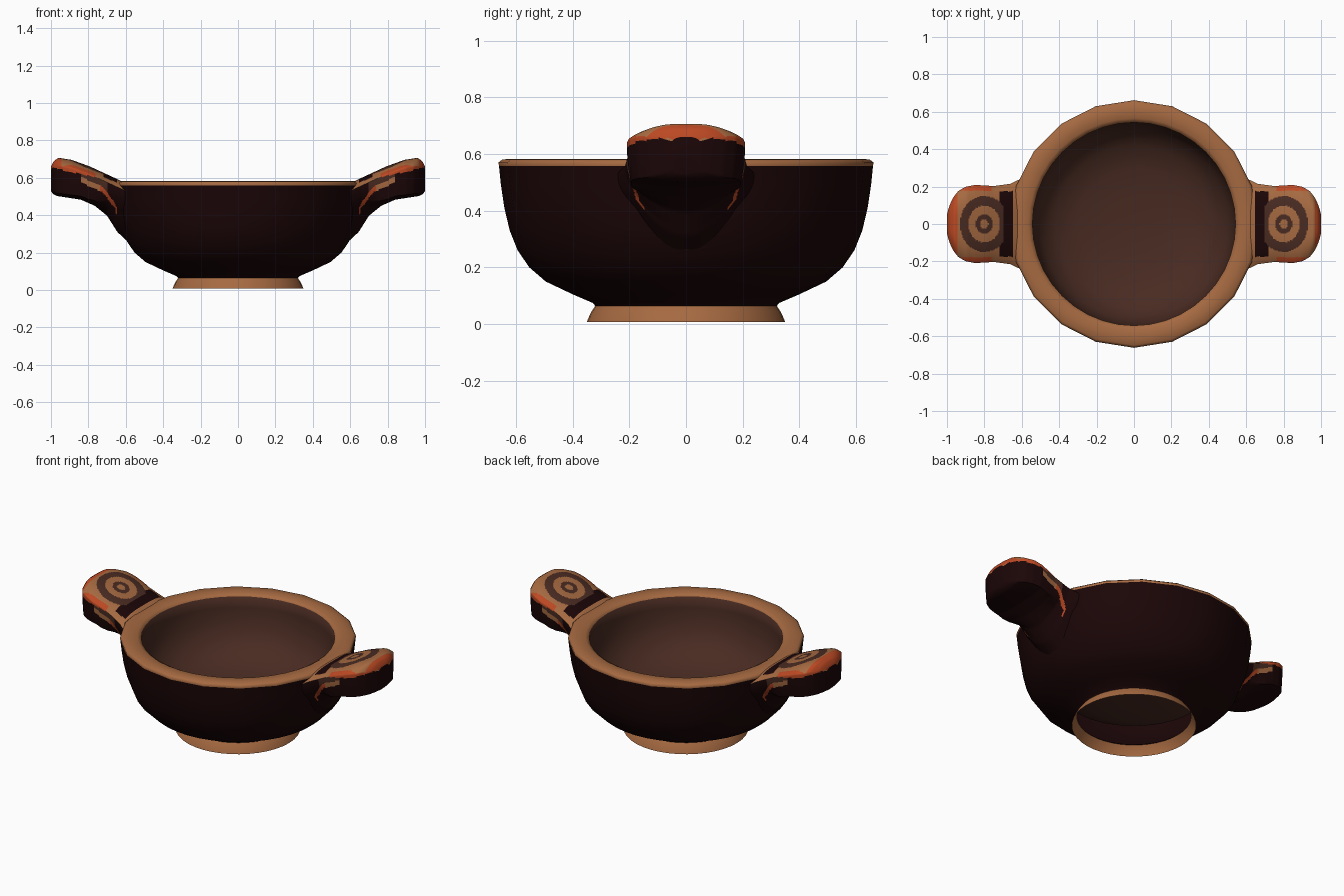
import bpy, bmesh, math

if "Cube" in bpy.data.objects:
    bpy.data.objects.remove(bpy.data.objects["Cube"])


def material(name, rgb):
    m = bpy.data.materials.new(name)
    m.diffuse_color = (*rgb, 1)
    m.use_nodes = True
    m.node_tree.nodes["Principled BSDF"].inputs["Base Color"].default_value = m.diffuse_color
    return m


MATS = [material("dark glaze", (0.011, 0.0018, 0.0022)),
        material("tan clay", (0.38, 0.143, 0.053)),
        material("brown wash", (0.066, 0.024, 0.0155)),
        material("orange paint", (0.50, 0.066, 0.017))]
DARK, TAN, BROWN, ORANGE = range(4)


def finish(bm, name, angle):
    me = bpy.data.meshes.new(name)
    bm.to_mesh(me)
    bm.free()
    ob = bpy.data.objects.new(name, me)
    bpy.context.collection.objects.link(ob)
    for m in MATS:
        me.materials.append(m)
    bpy.ops.object.select_all(action='DESELECT')
    ob.select_set(True)
    bpy.context.view_layer.objects.active = ob
    bpy.ops.object.shade_smooth_by_angle(angle=math.radians(angle))
    return ob


def lathe(name, profile, flat_rows, sides=40):
    """profile: (radius, z, colour of the band that starts here), outside upwards.
    Rows in flat_rows keep a 20-sided outline, the others are round."""
    bm = bmesh.new()
    rings = []
    for k, (r, z, _) in enumerate(profile):
        if r == 0:
            rings.append([bm.verts.new((0, 0, z))] * sides)
            continue
        ring = []
        for i in range(sides):
            a = 2 * math.pi * i / sides
            q = r * math.cos(math.pi / 20) if k in flat_rows and i % 2 else r
            ring.append(bm.verts.new((q * math.cos(a), q * math.sin(a), z)))
        rings.append(ring)
    for k in range(len(rings) - 1):
        a, b = rings[k], rings[k + 1]
        for i in range(sides):
            j = (i + 1) % sides
            vs = list(dict.fromkeys((a[i], a[j], b[j], b[i])))
            bm.faces.new(vs).material_index = profile[k][2]
    return finish(bm, name, 75)


# Bowl as one skin: open foot, outside, rim, inside
lathe("bowl", [
    (0.35, 0.007, TAN), (0.345, 0.02, TAN), (0.333, 0.045, TAN), (0.32, 0.064, DARK),
    (0.33, 0.075, DARK), (0.40, 0.105, DARK), (0.495, 0.15, DARK), (0.553, 0.20, DARK),
    (0.594, 0.26, DARK), (0.622, 0.33, DARK), (0.641, 0.41, DARK), (0.653, 0.49, DARK),
    (0.660, 0.558, TAN), (0.662, 0.570, TAN), (0.648, 0.581, TAN), (0.60, 0.583, TAN),
    (0.565, 0.580, TAN), (0.543, 0.568, BROWN), (0.543, 0.50, BROWN), (0.533, 0.41, BROWN),
    (0.50, 0.32, BROWN), (0.42, 0.245, BROWN), (0.30, 0.205, BROWN),
    (0.15, 0.188, BROWN), (0, 0.183, BROWN)], range(7, 15))

# Handle outlines against x
START = 0.59
TOP = [(0.58, 0.56), (0.635, 0.588), (0.70, 0.618), (0.79, 0.66), (0.89, 0.696),
       (0.96, 0.707), (0.985, 0.69), (1.0, 0.66)]
BOTTOM = [(0.58, 0.25), (0.645, 0.31), (0.70, 0.397), (0.765, 0.45), (0.84, 0.483),
          (0.97, 0.503), (0.99, 0.515), (1.0, 0.53)]
WIDTH = [(0.58, 0.25), (0.62, 0.235), (0.66, 0.215), (0.75, 0.203), (0.85, 0.209),
         (0.90, 0.199), (0.94, 0.176), (0.97, 0.137), (0.99, 0.09), (1.0, 0.05)]
RAISE = [(0.58, 0.14), (0.66, 0.11), (0.76, 0.03), (0.80, 0.02), (1.0, 0.015)]
N_TOP, N_SIDE, N_BOT = 72, 18, 16


def lerp(table, x):
    for (x0, y0), (x1, y1) in zip(table, table[1:]):
        if x <= x1 + 1e-9:
            return y0 + (y1 - y0) * (x - x0) / (x1 - x0)
    return table[-1][1]


def section(x):
    w, t, b, up = (lerp(table, x) for table in (WIDTH, TOP, BOTTOM, RAISE))
    drop = 0.042 if x < 0.97 else 0.042 - (x - 0.97) * 0.9
    taper = 0.06 + 1.8 * (up - 0.015)
    height = b + up - t + drop
    pts = []
    for i in range(N_TOP):
        v = -1 + 2 * i / N_TOP
        pts.append((v * w, t - drop * abs(v) ** 3.5))
    for i in range(N_SIDE):
        f = i / N_SIDE
        pts.append((w * (1 - taper * f * f), t - drop + f * height))
    for i in range(N_BOT):
        v = 1 - 2 * i / N_BOT
        pts.append((v * w * (1 - taper), b + up * v * v))
    for i in range(N_SIDE):
        f = 1 - i / N_SIDE
        pts.append((-w * (1 - taper * f * f), t - drop + f * height))
    return pts


def paint(x, y, z, on_top, end):
    """Painted pattern: orange edge, rings on top, arc on the sides"""
    if x > 0.76 and z > 0.60 + (x - 0.75) * 0.22 and (
            not on_top or abs(y) > 0.178 or x > end):
        return ORANGE
    if on_top:
        d = math.hypot(x - 0.80, y / 1.15)
        for radius, colour in ((0.022, TAN), (0.045, BROWN), (0.085, TAN), (0.13, BROWN)):
            if d < radius and x > 0.70:
                return colour
        if x < 0.72:
            return DARK if abs(y) < 0.175 and x > 0.645 else TAN
        return TAN
    arc = lerp([(0.58, 0.30), (0.66, 0.45), (0.72, 0.535), (0.84, 0.59), (1, 0.61)], x)
    if 0.65 < x < 0.84:
        if abs(z - arc) < 0.015:
            return ORANGE if x < 0.74 else TAN
        if x > 0.70 and z > arc:
            return BROWN
    return DARK


def handle(name, side, end, steps=64):
    bm = bmesh.new()
    xs = [START + (1 - START) * i / steps for i in range(steps + 1)]
    rings = [[bm.verts.new((side * x, y, z)) for y, z in section(x)] for x in xs]
    n = len(rings[0])
    for a, b in zip(rings, rings[1:]):
        for i in range(n):
            j = (i + 1) % n
            f = bm.faces.new((a[i], a[j], b[j], b[i]))
            c = f.calc_center_median()
            f.material_index = paint(abs(c.x), c.y, c.z, i < N_TOP, end)
    # Outer end cap
    bm.faces.new(rings[-1])
    bmesh.ops.recalc_face_normals(bm, faces=bm.faces)
    return finish(bm, name, 60)


# Two matching lug handles, the left one with a wider orange end
handle("right_handle", 1, 0.965)
handle("left_handle", -1, 0.94)
